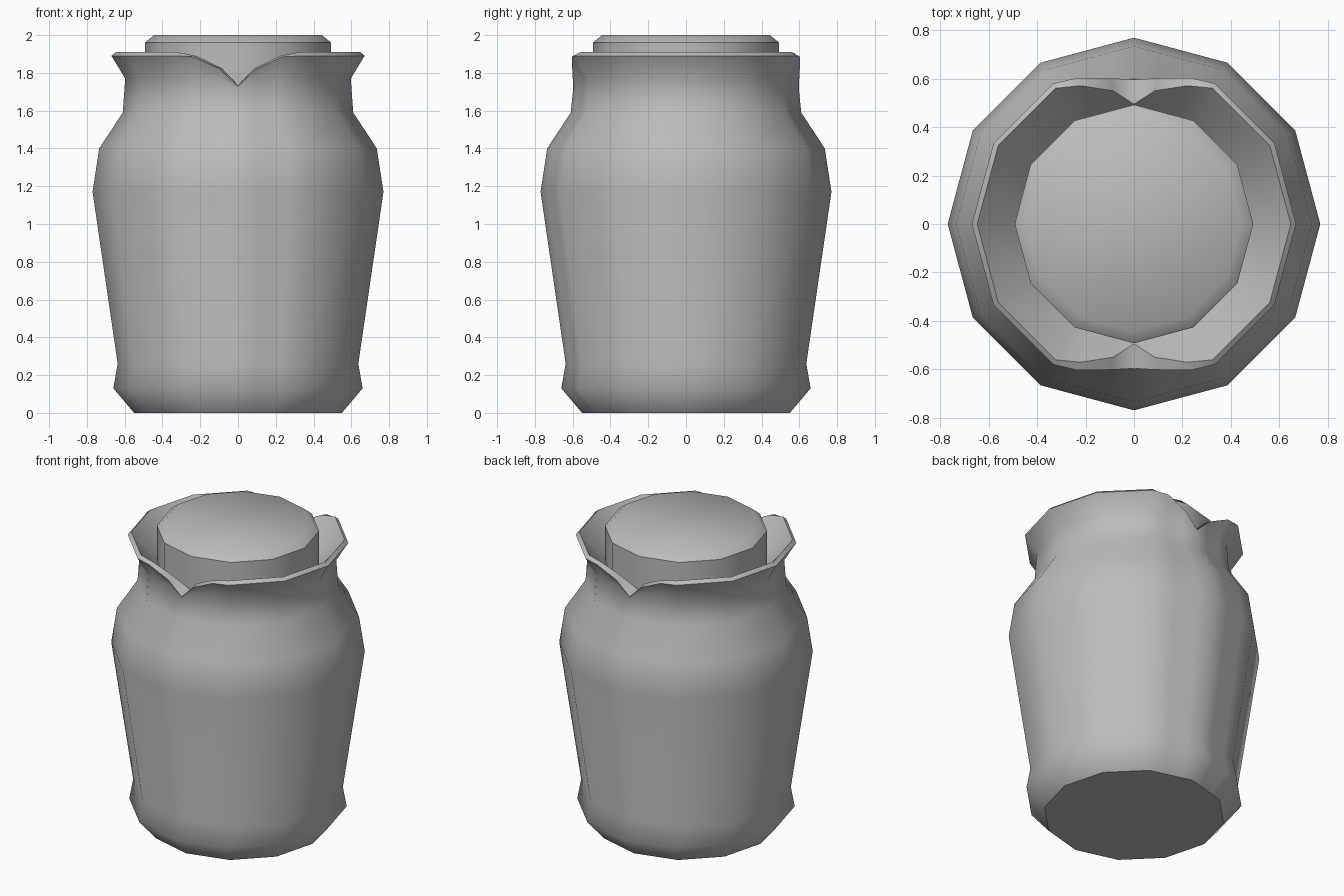
import bpy
import bmesh
from math import sin, cos, pi
from mathutils import Vector

cube = bpy.data.objects.get("Cube")
if cube:
    bpy.data.objects.remove(cube, do_unlink=True)

grey = bpy.data.materials.new("plain grey")
grey.use_nodes = True
grey.diffuse_color = (0.5, 0.5, 0.5, 1)
grey.node_tree.nodes["Principled BSDF"].inputs["Base Color"].default_value = (0.5, 0.5, 0.5, 1)

SIDES = 12
SPLITS = (0.3, 0.7)                    # extra columns beside each spout
NOTCH = {0.3: 1.885, 0.7: 1.82, 1.0: 1.73}  # rim height toward the spout


def make_columns():
    """Unit directions around a twelve-sided ring, each with its rim height."""
    corners = [Vector((cos(2 * pi * i / SIDES), sin(2 * pi * i / SIDES), 0)) for i in range(SIDES)]
    columns = []
    for i, corner in enumerate(corners):
        following = corners[(i + 1) % SIDES]
        quarter = i % 6
        columns.append((corner, NOTCH[1.0] if quarter == 3 else 9.0))
        if quarter in (2, 3):
            for f in SPLITS:
                toward = f if quarter == 2 else round(1 - f, 1)
                columns.append((corner.lerp(following, f), NOTCH[toward]))
    return columns


def along(r0, z0, r1, z1, z):
    """Radius of a sloping wall at height z."""
    return r0 + (r1 - r0) * (z - z0) / (z1 - z0)


def loft(name, rings, sharp, close_top=False):
    """Skin rings of points; the numbered rings become hard edges."""
    bm = bmesh.new()
    rows = [[bm.verts.new(p) for p in ring] for ring in rings]
    n = len(rows[0])
    for a, b in zip(rows, rows[1:]):
        for i in range(n):
            j = (i + 1) % n
            bm.faces.new((a[i], a[j], b[j], b[i]))
    if close_top:
        bm.faces.new(rows[-1])
    else:
        bm.faces.new(rows[0][::-1])
    for f in bm.faces:
        f.smooth = True
    for k in sharp:
        for i in range(n):
            edge = bm.edges.get((rows[k][i], rows[k][(i + 1) % n]))
            edge.smooth = False
    mesh = bpy.data.meshes.new(name)
    bm.to_mesh(mesh)
    bm.free()
    mesh.materials.append(grey)
    obj = bpy.data.objects.new(name, mesh)
    bpy.context.scene.collection.objects.link(obj)
    return obj


# Jar body: plain rings up to the shoulder
columns = make_columns()
profile = [(0.55, 0), (0.66, 0.13), (0.637, 0.26), (0.77, 1.17), (0.735, 1.40), (0.61, 1.59)]
rings = [[d * r + Vector((0, 0, z)) for d, cap in columns] for r, z in profile]

# Flared neck, rim and inner funnel, cut down at the two spouts
neck, lip, inside, foot = [], [], [], []
for d, cap in columns:
    z = min(1.77, cap - 0.01)
    neck.append(d * 0.597 + Vector((0, 0, z)))
    z = min(1.89, cap)
    lip.append(d * max(0.597, along(0.597, 1.77, 0.67, 1.89, z)) + Vector((0, 0, z)))
    z = min(1.91, cap + 0.005)
    inside.append(d * along(0.495, 1.735, 0.648, 1.91, z) + Vector((0, 0, z)))
    foot.append(d * 0.485 + Vector((0, 0, 1.72)))
rings += [neck, lip, inside, foot]
loft("jar_body", rings, sharp=(0, 7, 8))

# Lid: straight side, hard shoulder edge, softly rounded top
lid_profile = [(0.493, 1.72), (0.493, 1.96), (0.445, 2.0)]
corners = [d for i, (d, cap) in enumerate(columns) if abs(d.length - 1) < 0.001]
loft("lid", [[d * r + Vector((0, 0, z)) for d in corners] for r, z in lid_profile],
     sharp=(1,), close_top=True)
